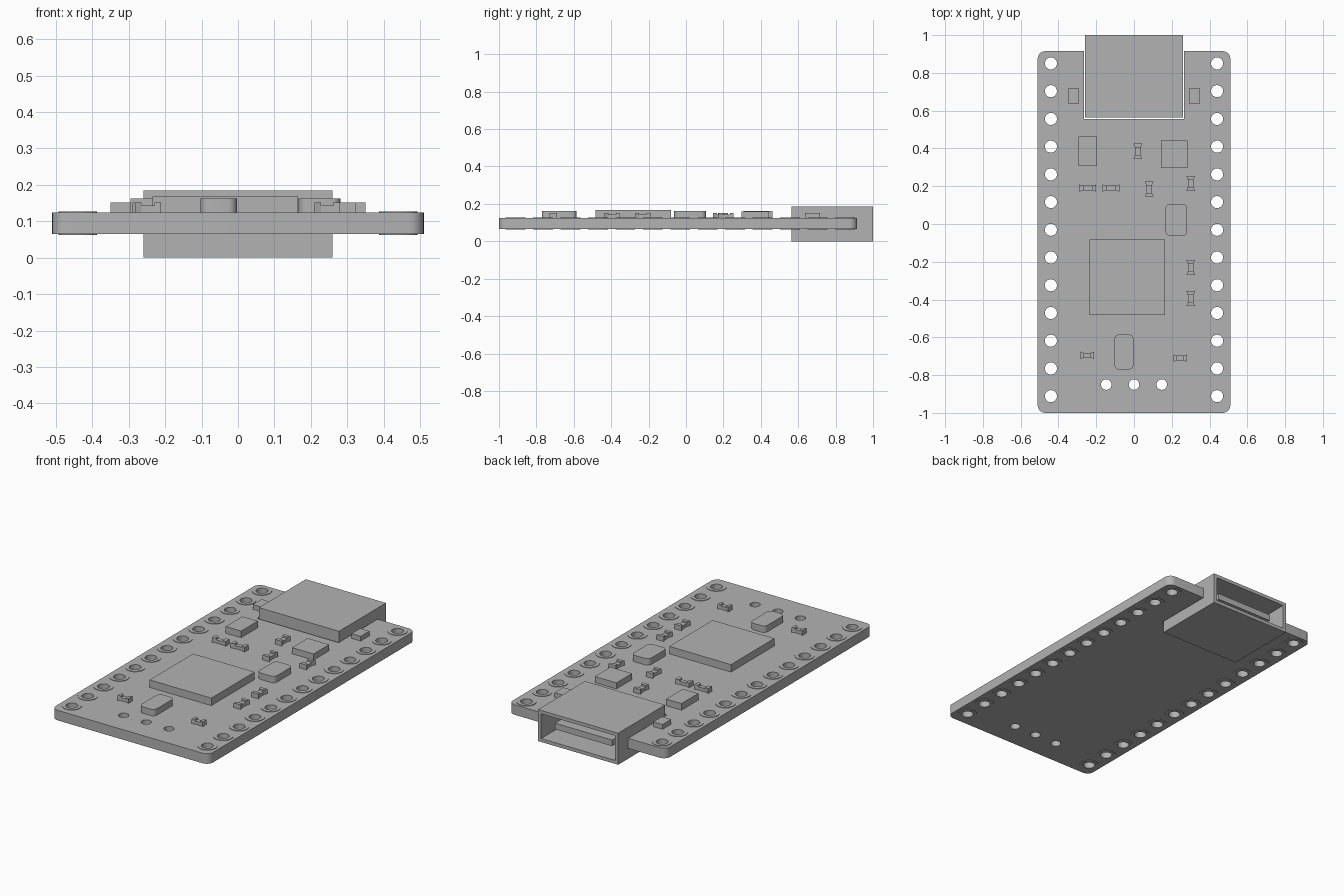
import bpy, bmesh
from math import sin, cos, pi, radians

cube = bpy.data.objects.get("Cube")
if cube:
    bpy.data.objects.remove(cube, do_unlink=True)

grey = bpy.data.materials.new("plain grey")
grey.use_nodes = True
grey.diffuse_color = (0.45, 0.45, 0.45, 1)
grey.node_tree.nodes["Principled BSDF"].inputs["Base Color"].default_value = (0.45, 0.45, 0.45, 1)

BOTTOM, TOP = 0.065, 0.124      # board faces
PAD = 0.003


def circle(x, y, r, n=24):
    return [(x + r * cos(2 * pi * i / n), y + r * sin(2 * pi * i / n)) for i in range(n)]


def rect(x, y, w, d, r=0.0, n=6):
    """Outline of a rectangle, optionally with rounded corners."""
    if r == 0:
        return [(x + sx * w / 2, y + sy * d / 2) for sx, sy in ((1, 1), (-1, 1), (-1, -1), (1, -1))]
    pts = []
    for k, (sx, sy) in enumerate(((1, 1), (-1, 1), (-1, -1), (1, -1))):
        for i in range(n + 1):
            a = pi / 2 * (k + i / n)
            pts.append((x + sx * (w / 2 - r) + r * cos(a), y + sy * (d / 2 - r) + r * sin(a)))
    return pts


def plate(name, loops, z0, z1):
    """Solid with the first loop as outline and the others as holes."""
    curve = bpy.data.curves.new(name, "CURVE")
    curve.dimensions = "2D"
    curve.fill_mode = "BOTH"
    curve.extrude = (z1 - z0) / 2
    for loop in loops:
        spline = curve.splines.new("POLY")
        spline.points.add(len(loop) - 1)
        for p, (x, y) in zip(spline.points, loop):
            p.co = (x, y, 0, 1)
        spline.use_cyclic_u = True
    temp = bpy.data.objects.new(name + "_outline", curve)
    bpy.context.collection.objects.link(temp)
    bpy.context.view_layer.update()
    mesh = bpy.data.meshes.new_from_object(temp.evaluated_get(bpy.context.evaluated_depsgraph_get()))
    bpy.data.objects.remove(temp, do_unlink=True)

    bm = bmesh.new()
    bm.from_mesh(mesh)
    bmesh.ops.remove_doubles(bm, verts=bm.verts, dist=1e-5)
    bmesh.ops.translate(bm, verts=bm.verts, vec=(0, 0, (z0 + z1) / 2))
    bmesh.ops.recalc_face_normals(bm, faces=bm.faces)
    bm.to_mesh(mesh)
    bm.free()
    mesh.materials.clear()
    mesh.materials.append(grey)
    mesh.name = name
    ob = bpy.data.objects.new(name, mesh)
    bpy.context.collection.objects.link(ob)
    bpy.ops.object.select_all(action="DESELECT")
    ob.select_set(True)
    bpy.context.view_layer.objects.active = ob
    bpy.ops.object.shade_smooth_by_angle(angle=radians(30))
    return ob


# Board with a notch for the connector and drilled pin holes
W, BACK, FRONT, NOTCH = 0.51, 0.915, -1.0, 0.265
outline = rect(0, (BACK + FRONT) / 2, 2 * W, BACK - FRONT, 0.04)
first = len(outline) // 4
outline[first:first] = [(NOTCH, BACK), (NOTCH, 0.555), (-NOTCH, 0.555), (-NOTCH, BACK)]
pins = [(side * 0.44, 0.85 - 0.1468 * i) for side in (-1, 1) for i in range(13)]
front_pins = [(x, -0.85) for x in (-0.147, 0, 0.147)]
holes = [circle(x, y, 0.032) for x, y in pins] + [circle(x, y, 0.028) for x, y in front_pins]
plate("board", [outline] + holes, BOTTOM, TOP)

# Ring pads on both faces of the edge pins
for x, y in pins:
    ring = [circle(x, y, 0.053), circle(x, y, 0.032)]
    plate("upper_pad", ring, TOP, TOP + PAD)
    plate("lower_pad", ring, BOTTOM - PAD, BOTTOM)

# Hollow connector, open towards the back, with a tongue inside
Y0, Y1, H, HALF, WALL = 0.565, 1.0, 0.185, 0.26, 0.02
mid, depth = (Y0 + Y1) / 2, Y1 - Y0
shell = [(HALF, Y0), (HALF, Y1), (HALF - WALL, Y1), (HALF - WALL, Y0 + WALL)]
shell += [(-x, y) for x, y in reversed(shell)]
plate("connector_walls", [shell], WALL, H - WALL)
plate("connector_floor", [rect(0, mid, 2 * HALF, depth)], 0, WALL)
plate("connector_roof", [rect(0, mid, 2 * HALF, depth)], H - WALL, H)
plate("connector_tongue", [rect(0, mid - 0.02, 0.37, depth - 0.06)], 0.07, 0.106)

# Chips and larger parts: name, x, y, width, depth, top, corner radius
for name, x, y, w, d, top, r in (
    ("main_chip", -0.035, -0.282, 0.40, 0.402, 0.168, 0),
    ("regulator_chip", -0.245, 0.385, 0.10, 0.155, 0.163, 0),
    ("driver_chip", 0.212, 0.37, 0.14, 0.145, 0.16, 0),
    ("crystal", 0.224, 0.022, 0.115, 0.17, 0.162, 0.025),
    ("reset_button", -0.053, -0.678, 0.10, 0.185, 0.162, 0.025),
    ("left_lamp", 0.32, 0.677, 0.06, 0.08, 0.152, 0),
    ("right_lamp", -0.32, 0.677, 0.06, 0.08, 0.152, 0),
):
    plate(name, [rect(x, y, w, d, r)], TOP, top)


def small_part(x, y, length, width, upright):
    """Waisted body with a taller cap at each end."""
    def place(pts):
        return [(x - v, y + u) if upright else (x + u, y + v) for u, v in pts]
    a, b, c, s = length / 2, width / 2, length / 4, width / 3
    plate("capacitor_body", [place(rect(0, 0, 2 * c, 2 * s))], TOP, 0.143)
    for k in (-1, 1):
        cap = [(k * a, b), (k * a, -b), (k * c, -s), (k * c, s)]
        plate("capacitor_end", [place(cap)], TOP, 0.152)


for x, y in ((0.02, 0.385), (0.08, 0.185), (0.3, 0.215), (0.3, -0.23), (0.3, -0.395)):
    small_part(x, y, 0.08, 0.046, True)
for x, y, length in ((-0.245, 0.19, 0.09), (-0.122, 0.19, 0.09), (-0.247, -0.695, 0.07), (0.245, -0.71, 0.07)):
    small_part(x, y, length, 0.038, False)
